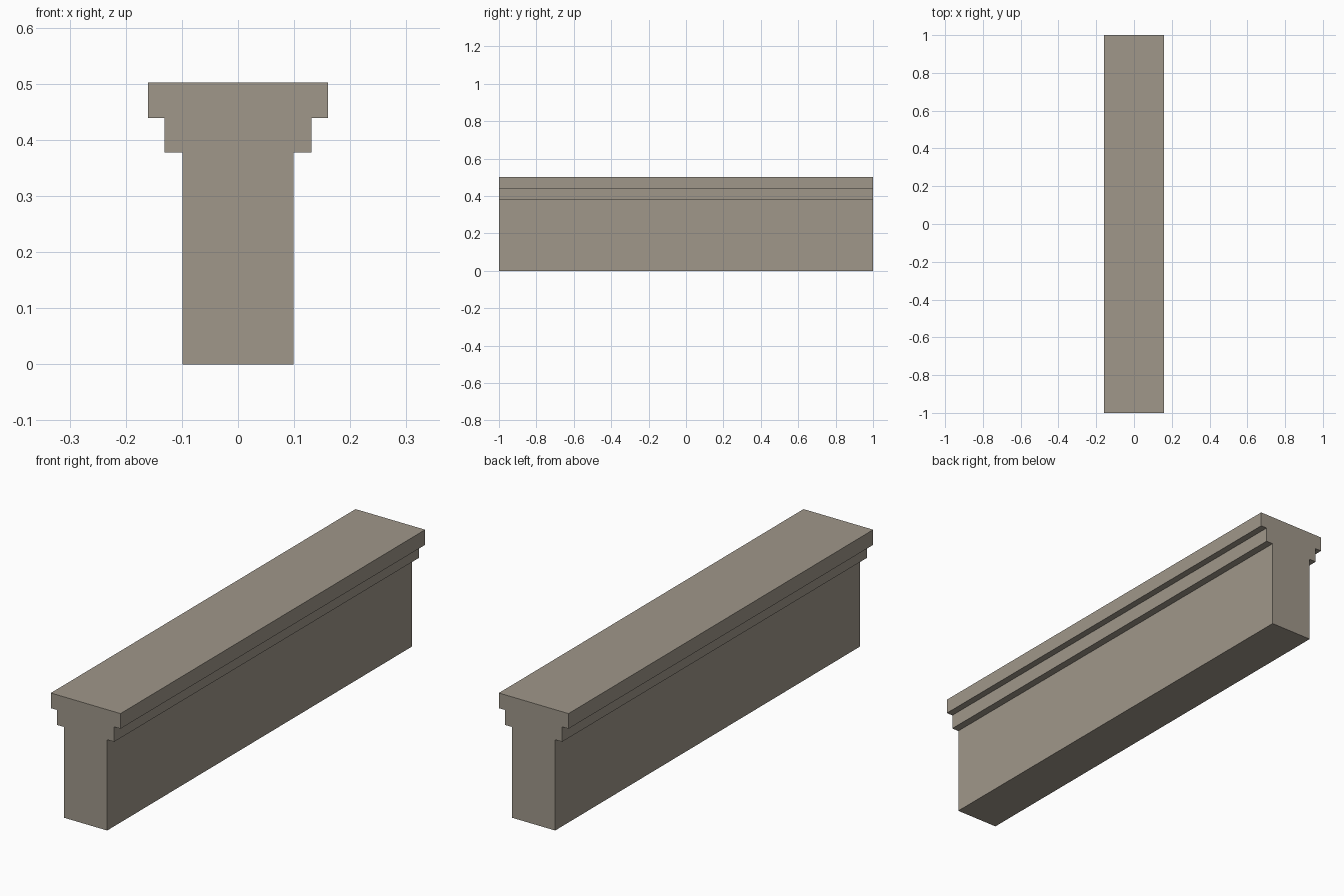
import bpy
import bmesh

cube = bpy.data.objects.get("Cube")
if cube:
    bpy.data.objects.remove(cube, do_unlink=True)

# Stone colour
stone = bpy.data.materials.new("warm_grey_stone")
stone.use_nodes = True
colour = (0.35, 0.31, 0.255, 1.0)
stone.diffuse_color = colour
stone.node_tree.nodes["Principled BSDF"].inputs["Base Color"].default_value = colour

# Right half of the stepped wall section, from bottom to top: (x, z)
half = [(0.099, 0), (0.099, 0.377), (0.131, 0.377),
        (0.131, 0.439), (0.16, 0.439), (0.16, 0.502)]
section = half + [(-x, z) for x, z in reversed(half)]

# Extrude the section along the length of the wall
bm = bmesh.new()
end = bm.faces.new([bm.verts.new((x, -1, z)) for x, z in section])
extruded = bmesh.ops.extrude_face_region(bm, geom=[end], use_keep_orig=True)
verts = [g for g in extruded["geom"] if isinstance(g, bmesh.types.BMVert)]
bmesh.ops.translate(bm, verts=verts, vec=(0, 2, 0))
bmesh.ops.recalc_face_normals(bm, faces=bm.faces)

mesh = bpy.data.meshes.new("coped_wall")
bm.to_mesh(mesh)
bm.free()
mesh.materials.append(stone)
wall = bpy.data.objects.new("coped_wall", mesh)
bpy.context.collection.objects.link(wall)
